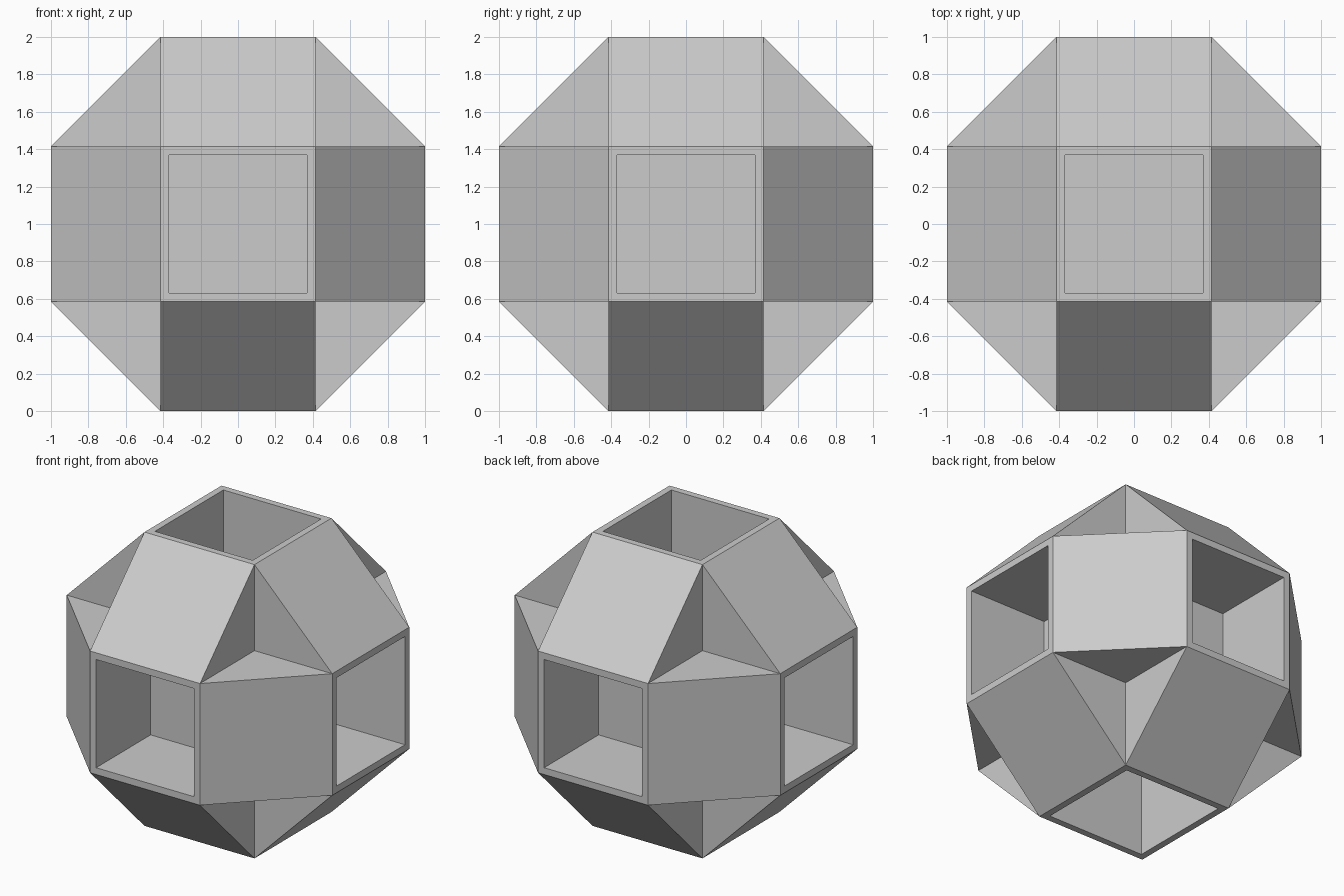
import bpy
import bmesh
from itertools import product
from mathutils import Vector

cube = bpy.data.objects.get("Cube")
if cube:
    bpy.data.objects.remove(cube, do_unlink=True)

R = 1.0                 # half the overall size
A = 2 ** 0.5 - 1        # half-width of every square opening
WALL = 0.046            # thickness of the pocket walls
FLOOR = A               # distance of pocket floors from the centre

grey = bpy.data.materials.new("grey")
grey.use_nodes = True
colour = (0.6, 0.6, 0.6, 1)
grey.diffuse_color = colour
grey.node_tree.nodes["Principled BSDF"].inputs["Base Color"].default_value = colour

bm = bmesh.new()


def face(points):
    return bm.faces.new([bm.verts.new(p) for p in points])


def place(axis, along, u, v):
    """Point with one coordinate on the axis and two across it."""
    p = Vector((0, 0, 0))
    p[axis], p[(axis + 1) % 3], p[(axis + 2) % 3] = along, u, v
    return p


def square(axis, along, half):
    corners = ((-1, -1), (1, -1), (1, 1), (-1, 1))
    return [place(axis, along, half * u, half * v) for u, v in corners]


def ring(outer, inner):
    for i in range(4):
        j = (i + 1) % 4
        face((outer[i], outer[j], inner[j], inner[i]))


for axis in range(3):
    # Square pockets: rim, four walls and floor
    for side in (-1, 1):
        rim = square(axis, side * R, A)
        mouth = square(axis, side * R, A - WALL)
        floor = square(axis, side * FLOOR, A - WALL)
        ring(rim, mouth)
        ring(mouth, floor)
        face(floor)
    # Sloping square panels between neighbouring pockets
    for s, t in product((-1, 1), repeat=2):
        face((place(axis, -A, s * R, t * A), place(axis, A, s * R, t * A),
              place(axis, A, s * A, t * R), place(axis, -A, s * A, t * R)))

# Corner notches: three triangles meeting at an inner corner
for signs in product((-1, 1), repeat=3):
    inner = Vector(signs) * A
    tips = [inner.copy() for _ in range(3)]
    for i in range(3):
        tips[i][i] = signs[i] * R
    for i in range(3):
        face((inner, tips[i], tips[(i + 1) % 3]))

bmesh.ops.remove_doubles(bm, verts=bm.verts[:], dist=0.0001)
bmesh.ops.recalc_face_normals(bm, faces=bm.faces[:])

mesh = bpy.data.meshes.new("pocketed_shell")
bm.to_mesh(mesh)
bm.free()
mesh.materials.append(grey)
shell = bpy.data.objects.new("pocketed_shell", mesh)
shell.location.z = R
bpy.context.collection.objects.link(shell)
